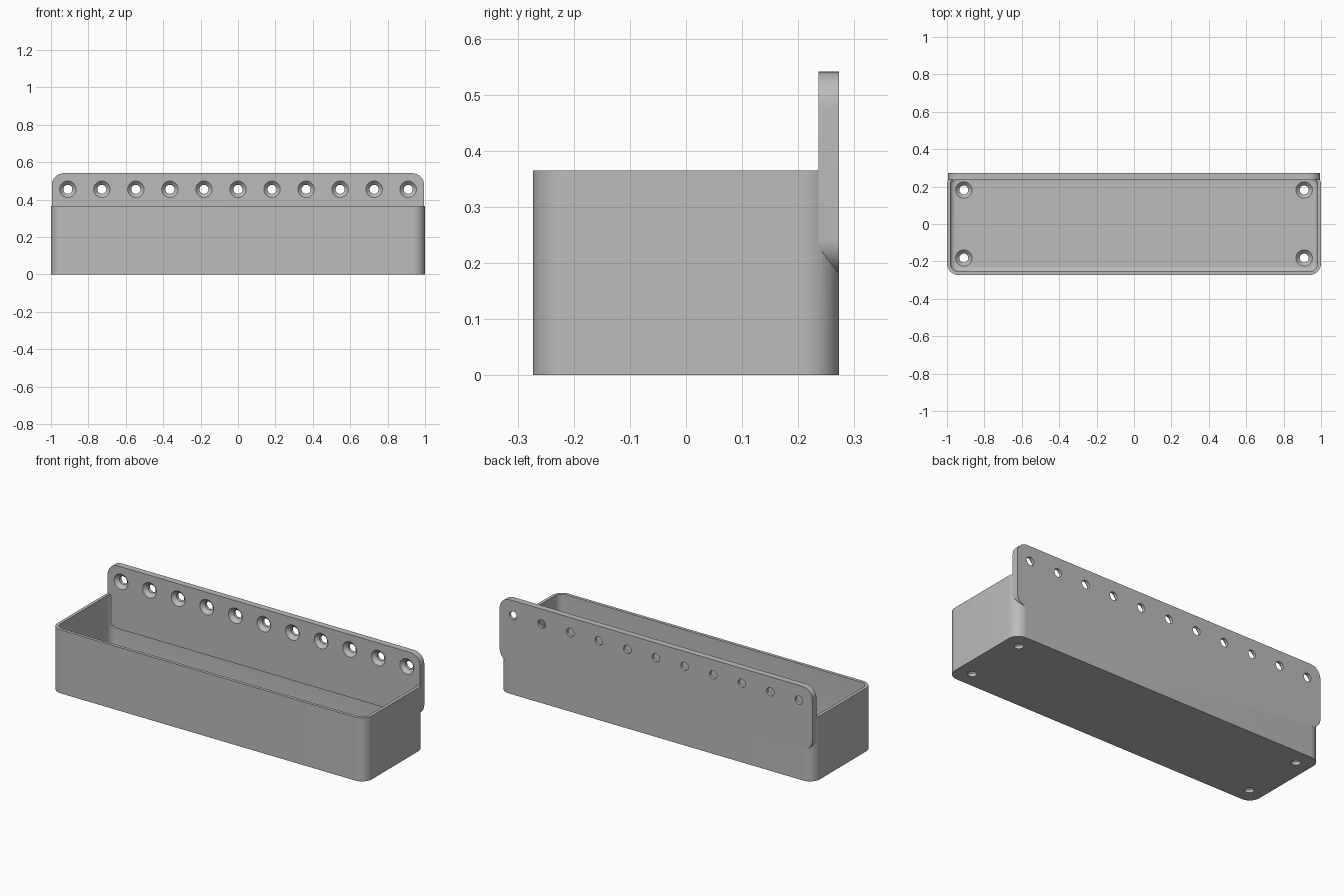
import bpy, bmesh, math
from mathutils import Matrix, Vector

if "Cube" in bpy.data.objects:
    bpy.data.objects.remove(bpy.data.objects["Cube"], do_unlink=True)

HALF_X, HALF_Y, HEIGHT = 1.0, 0.273, 0.365
WALL, THICK, RADIUS = 0.018, 0.037, 0.063
PLATE_LOW, PLATE_TOP = 0.18, 0.541
FRONT_OF_PLATE = HALF_Y - THICK
HOLE_X, HOLE_Y, HOLE_Z = 0.91, 0.182, 0.455

grey = bpy.data.materials.new("plain_grey")
grey.use_nodes = True
colour = (0.5, 0.5, 0.5, 1)
grey.diffuse_color = colour
grey.node_tree.nodes["Principled BSDF"].inputs["Base Color"].default_value = colour


def finish(name, bm):
    bmesh.ops.recalc_face_normals(bm, faces=bm.faces)
    mesh = bpy.data.meshes.new(name)
    bm.to_mesh(mesh)
    bm.free()
    mesh.materials.append(grey)
    obj = bpy.data.objects.new(name, mesh)
    bpy.context.collection.objects.link(obj)
    return obj


def rounded_prism(name, hx, hy, low, high, radius, matrix=Matrix(), fillet=0):
    """Rounded rectangle extruded from low to high, with an optional bottom fillet."""
    bm = bmesh.new()
    verts = []
    for i, (sx, sy) in enumerate([(1, 1), (-1, 1), (-1, -1), (1, -1)]):
        for k in range(13):
            a = math.pi / 2 * (i + k / 12)
            verts.append(bm.verts.new((sx * (hx - radius) + radius * math.cos(a),
                                       sy * (hy - radius) + radius * math.sin(a), low)))
    base = bm.faces.new(verts)
    top = bmesh.ops.extrude_face_region(bm, geom=[base], use_keep_orig=True)
    bmesh.ops.translate(bm, vec=(0, 0, high - low),
                        verts=[g for g in top["geom"] if isinstance(g, bmesh.types.BMVert)])
    if fillet:
        edges = [e for e in bm.edges if all(abs(v.co.z - low) < 1e-5 for v in e.verts)]
        bmesh.ops.bevel(bm, geom=edges, offset=fillet, segments=6, profile=0.5, affect='EDGES')
    bm.transform(matrix)
    return finish(name, bm)


def countersinks(name, matrices):
    """Screw hole cutters: wide mouth at local z = 0, shaft running down."""
    bm = bmesh.new()
    profile = [(0.044, 0.01), (0.044, 0), (0.024, -0.02), (0.024, -0.06)]
    sides = 32
    for m in matrices:
        rings = [[bm.verts.new(m @ Vector((r * math.cos(math.tau * k / sides),
                                           r * math.sin(math.tau * k / sides), z)))
                  for k in range(sides)] for r, z in profile]
        for a, b in zip(rings, rings[1:]):
            for k in range(sides):
                n = (k + 1) % sides
                bm.faces.new((a[k], a[n], b[n], b[k]))
        bm.faces.new(rings[0])
        bm.faces.new(rings[-1])
    return finish(name, bm)


def cut(obj, cutter, keep=False):
    mod = obj.modifiers.new("cut", 'BOOLEAN')
    mod.operation, mod.solver, mod.object = 'DIFFERENCE', 'EXACT', cutter
    bpy.context.view_layer.objects.active = obj
    bpy.ops.object.modifier_apply(modifier=mod.name)
    if not keep:
        bpy.data.objects.remove(cutter, do_unlink=True)


# Back plate: upright rounded panel with a row of screw holes
upright = Matrix.Rotation(math.pi / 2, 4, 'X')
middle = (PLATE_LOW + PLATE_TOP) / 2
back_plate = rounded_prism("back_plate", HALF_X - 0.005, (PLATE_TOP - PLATE_LOW) / 2,
                           -HALF_Y, -FRONT_OF_PLATE, RADIUS,
                           Matrix.Translation((0, 0, middle)) @ upright)

# Tray: open box with rounded corners and a filleted floor
tray = rounded_prism("tray", HALF_X, HALF_Y, 0, HEIGHT, RADIUS)
cut(tray, rounded_prism("cavity", HALF_X - WALL, HALF_Y - WALL, THICK, HEIGHT + 0.1,
                        RADIUS - WALL, fillet=0.025))
cut(tray, back_plate, keep=True)

# Screw holes in the floor and the plate
cut(tray, countersinks("floor_holes", [Matrix.Translation((sx * HOLE_X, sy * HOLE_Y, THICK))
                                       for sx in (-1, 1) for sy in (-1, 1)]))
cut(back_plate, countersinks("plate_holes", [
    Matrix.Translation((HOLE_X * i / 5, FRONT_OF_PLATE, HOLE_Z)) @ upright
    for i in range(-5, 6)]))

# Smooth the rounded corners, keep the edges sharp
for obj in (tray, back_plate):
    bpy.ops.object.select_all(action='DESELECT')
    obj.select_set(True)
    bpy.context.view_layer.objects.active = obj
    bpy.ops.object.shade_smooth_by_angle(angle=math.radians(30))
